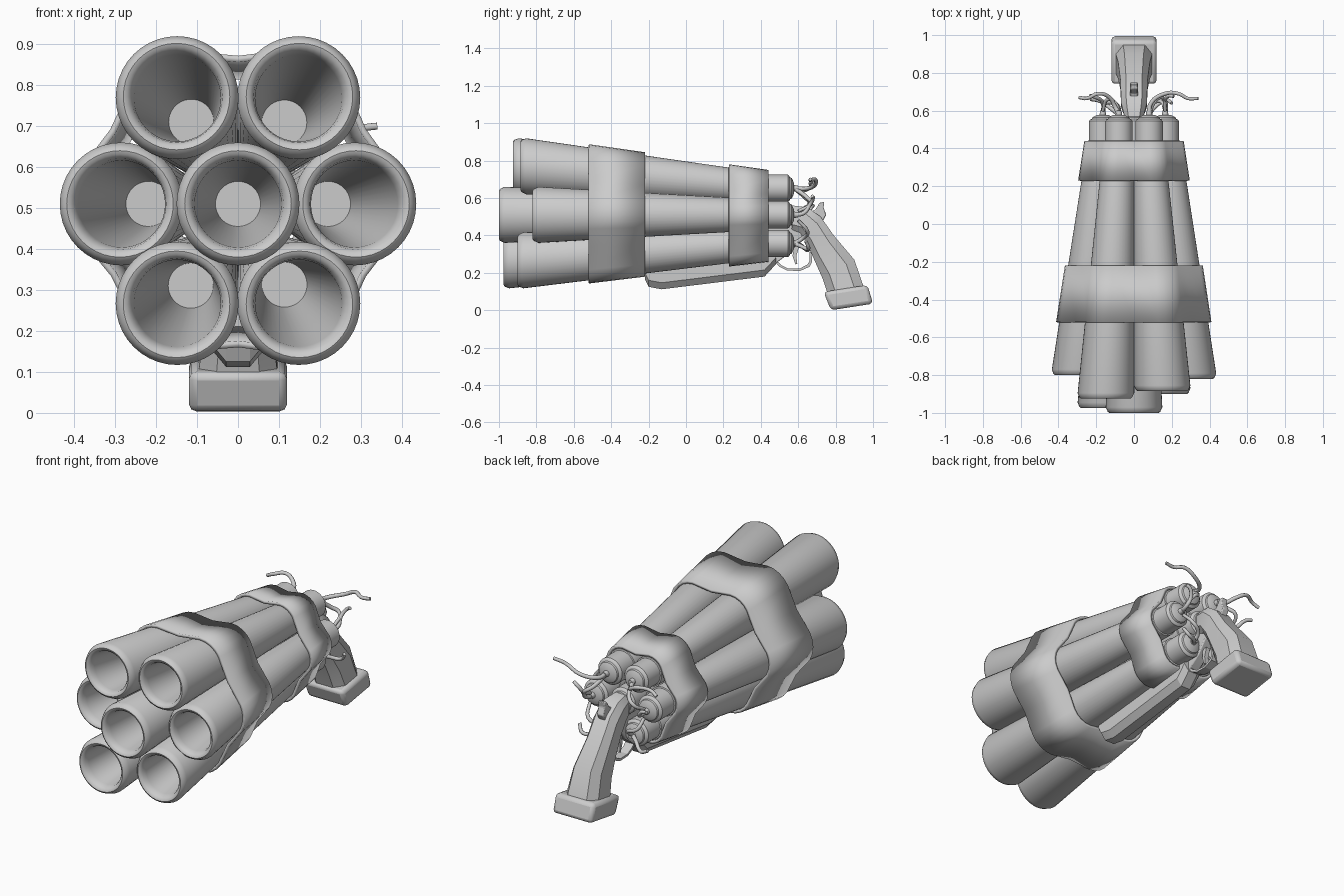
import bpy, bmesh, math
from mathutils import Vector

def loft(name, rings, caps=True, angle=35, bevel=0):
    """Skin a list of equal-length closed point rings into one object."""
    bm = bmesh.new()
    vs = [[bm.verts.new(p) for p in r] for r in rings]
    n = len(vs[0])
    for a, b in zip(vs, vs[1:]):
        for i in range(n):
            bm.faces.new((a[i], a[(i + 1) % n], b[(i + 1) % n], b[i]))
    if caps:
        bm.faces.new(vs[0])
        bm.faces.new(vs[-1])
    bmesh.ops.recalc_face_normals(bm, faces=bm.faces[:])
    me = bpy.data.meshes.new(name)
    bm.to_mesh(me)
    bm.free()
    me.shade_smooth()
    me.set_sharp_from_angle(angle=math.radians(angle))
    ob = bpy.data.objects.new(name, me)
    bpy.context.collection.objects.link(ob)
    if bevel:
        m = ob.modifiers.new("bevel", 'BEVEL')
        m.width, m.segments = bevel, 2
    return ob

def slab(name, profile, hw, bevel=0):
    """Extrude a (y, z) side profile symmetrically across x."""
    return loft(name, [[(x, y, z) for y, z in profile] for x in (-hw, hw)], angle=25, bevel=bevel)

def tube(name, pts, r, taper=1.0):
    cu = bpy.data.curves.new(name, 'CURVE')
    cu.dimensions = '3D'
    cu.bevel_depth, cu.bevel_resolution = r, 2
    cu.use_fill_caps = True
    cu.resolution_u = 4
    sp = cu.splines.new('BEZIER')
    sp.bezier_points.add(len(pts) - 1)
    for i, (bp, p) in enumerate(zip(sp.bezier_points, pts)):
        bp.co = p
        bp.handle_left_type = bp.handle_right_type = 'AUTO'
        bp.radius = 1 + (taper - 1) * i / (len(pts) - 1)
    ob = bpy.data.objects.new(name, cu)
    bpy.context.collection.objects.link(ob)
    return ob

# barrels: front centre, rear centre, muzzle y (first six run round the ring)
REAR = 0.565
BARRELS = [
    ((0.288, 0.51), (0.165, 0.51), -0.82),
    ((0.150, 0.772), (0.08, 0.652), -0.885),
    ((-0.150, 0.772), (-0.08, 0.652), -0.925),
    ((-0.288, 0.51), (-0.165, 0.51), -0.80),
    ((-0.150, 0.265), (-0.08, 0.357), -0.975),
    ((0.150, 0.265), (0.08, 0.357), -0.90),
    ((0.0, 0.51), (0.0, 0.51), -1.0),
]

def centre(b, y):
    f, e, y0 = b
    t = min(1, (y - y0) / (0.44 - y0))
    return f[0] + (e[0] - f[0]) * t, f[1] + (e[1] - f[1]) * t

def radius(b, y):
    return 0.15 + (0.08 - 0.15) * (y - b[2]) / (0.44 - b[2])

def ring(b, y, r, n=40):
    cx, cz = centre(b, y)
    return [(cx + r * math.cos(2 * math.pi * i / n), y, cz + r * math.sin(2 * math.pi * i / n)) for i in range(n)]

for i, b in enumerate(BARRELS):
    y0 = b[2]
    prof = [(y0 + 0.70, 0.055), (y0 + 0.04, 0.106), (y0 + 0.015, 0.111), (y0 + 0.003, 0.121),
            (y0, 0.130), (y0 + 0.006, 0.139), (y0 + 0.03, 0.15), (0.44, 0.08), (0.442, 0.073),
            (0.545, 0.073), (0.553, 0.066), (0.556, 0.058), (REAR, 0.055), (REAR + 0.012, 0.03)]
    loft(f"barrel_{i + 1}", [ring(b, y, r) for y, r in prof], angle=40)
    # wire socket at the back of each barrel
    if i < 6:
        cx, cz = b[1]
        tube(f"wire_socket_{i + 1}", [(cx, 0.56, cz), (cx, 0.60, cz)], 0.02, 0.7)

# straps: hull around the six outer barrels, tucked in slightly between them
def strap_ring(y):
    arcs = []
    for k, b in enumerate(BARRELS[:6]):
        (cx, cz), r = centre(b, y), radius(b, y) + 0.014
        arcs.append([Vector((cx + r * math.cos(a), y, cz + r * math.sin(a)))
                     for a in (math.radians(60 * k + d) for d in (-30, -15, 0, 15, 30))])
    pts = []
    for k in range(6):
        mid = (arcs[k][-1] + arcs[(k + 1) % 6][0]) / 2
        pts += arcs[k] + [mid + (Vector((0, y, 0.51)) - mid).normalized() * 0.014]
    return pts

for name, ya, yb in (("front_strap", -0.52, -0.22), ("rear_strap", 0.23, 0.44)):
    ob = loft(name, [strap_ring(ya), strap_ring(yb)], caps=False, angle=30)
    m = ob.modifiers.new("thickness", 'SOLIDIFY')
    m.thickness, m.offset = 0.016, -0.5

# forestock under the barrels: chamfered keel lofted along y
def keel(y, zb, zt, w=0.058):
    return [(-w, y, zt), (-w, y, zb + 0.035), (-w * 0.5, y, zb), (w * 0.5, y, zb), (w, y, zb + 0.035), (w, y, zt)]
loft("forestock", [keel(-0.22, 0.165, 0.29), keel(-0.20, 0.125, 0.29), keel(-0.13, 0.112, 0.30),
                   keel(0.42, 0.18, 0.33), keel(0.48, 0.245, 0.33)], angle=20)
slab("frame", [(0.42, 0.24), (0.48, 0.25), (0.56, 0.31), (0.63, 0.40), (0.62, 0.50), (0.42, 0.46)], 0.03, 0.006)

# grip: chamfered sections from front edge to back edge
def grip_section(f, k, w):
    f, k = Vector((0, *f)), Vector((0, *k))
    out = []
    for x, t in ((-.55, 0), (-1, .22), (-1, .75), (-.6, 1), (.6, 1), (1, .75), (1, .22), (.55, 0)):
        p = f.lerp(k, t)
        out.append((x * w, p.y, p.z))
    return out
loft("grip", [grip_section(*s) for s in (
    ((0.565, 0.43), (0.57, 0.56), 0.05), ((0.61, 0.415), (0.65, 0.55), 0.068),
    ((0.65, 0.35), (0.72, 0.50), 0.07), ((0.69, 0.26), (0.79, 0.40), 0.072),
    ((0.73, 0.17), (0.90, 0.27), 0.084), ((0.76, 0.08), (0.955, 0.11), 0.098))], angle=30)
slab("butt_cap", [(0.735, 0.098), (0.97, 0.135), (1.0, 0.035), (0.775, 0.0)], 0.12, 0.02)

# hammer and its spur
slab("hammer", [(0.64, 0.52), (0.69, 0.535), (0.715, 0.575), (0.74, 0.58), (0.735, 0.55),
                (0.75, 0.51), (0.73, 0.475), (0.66, 0.48)], 0.02, 0.005)

# trigger and guard
guard = [(0.465, 0.265), (0.50, 0.232), (0.54, 0.212), (0.61, 0.21), (0.66, 0.232), (0.675, 0.26), (0.67, 0.31)]
inner = [(0.66, 0.31), (0.66, 0.263), (0.65, 0.245), (0.607, 0.222), (0.543, 0.224), (0.507, 0.243), (0.478, 0.272)]
slab("trigger_guard", guard + inner, 0.025)
slab("trigger", [(0.575, 0.34), (0.57, 0.29), (0.585, 0.245), (0.595, 0.247), (0.59, 0.29), (0.605, 0.34)], 0.012)

# loose wires from the barrel backs
WIRES = [
    [(.08, .58, .652), (.09, .64, .65), (.165, .69, .67), (.235, .69, .70), (.285, .665, .695), (.34, .665, .70)],
    [(-.08, .58, .652), (-.10, .62, .64), (-.13, .67, .66), (-.19, .69, .69), (-.25, .665, .68), (-.29, .67, .66)],
    [(.165, .58, .51), (.17, .63, .52), (.165, .66, .56), (.19, .68, .60), (.21, .675, .61)],
    [(-.165, .58, .51), (-.165, .64, .51), (-.20, .67, .55), (-.235, .68, .56)],
    [(.08, .58, .357), (.11, .62, .34), (.17, .655, .33), (.20, .64, .37)],
    [(-.08, .58, .357), (-.12, .61, .35), (-.18, .65, .32), (-.23, .66, .34)],
    [(.08, .58, .357), (.09, .63, .39), (.14, .65, .42), (.165, .60, .48)],
    [(-.08, .58, .357), (-.09, .63, .40), (-.15, .64, .43), (-.165, .60, .48)],
    [(.08, .58, .652), (.11, .65, .60), (.15, .67, .57), (.165, .60, .53)],
    [(-.08, .58, .652), (-.10, .64, .60), (-.14, .66, .57), (-.165, .60, .53)],
]
for i, w in enumerate(WIRES):
    tube(f"wire_{i + 1}", w, 0.012, 0.75)
